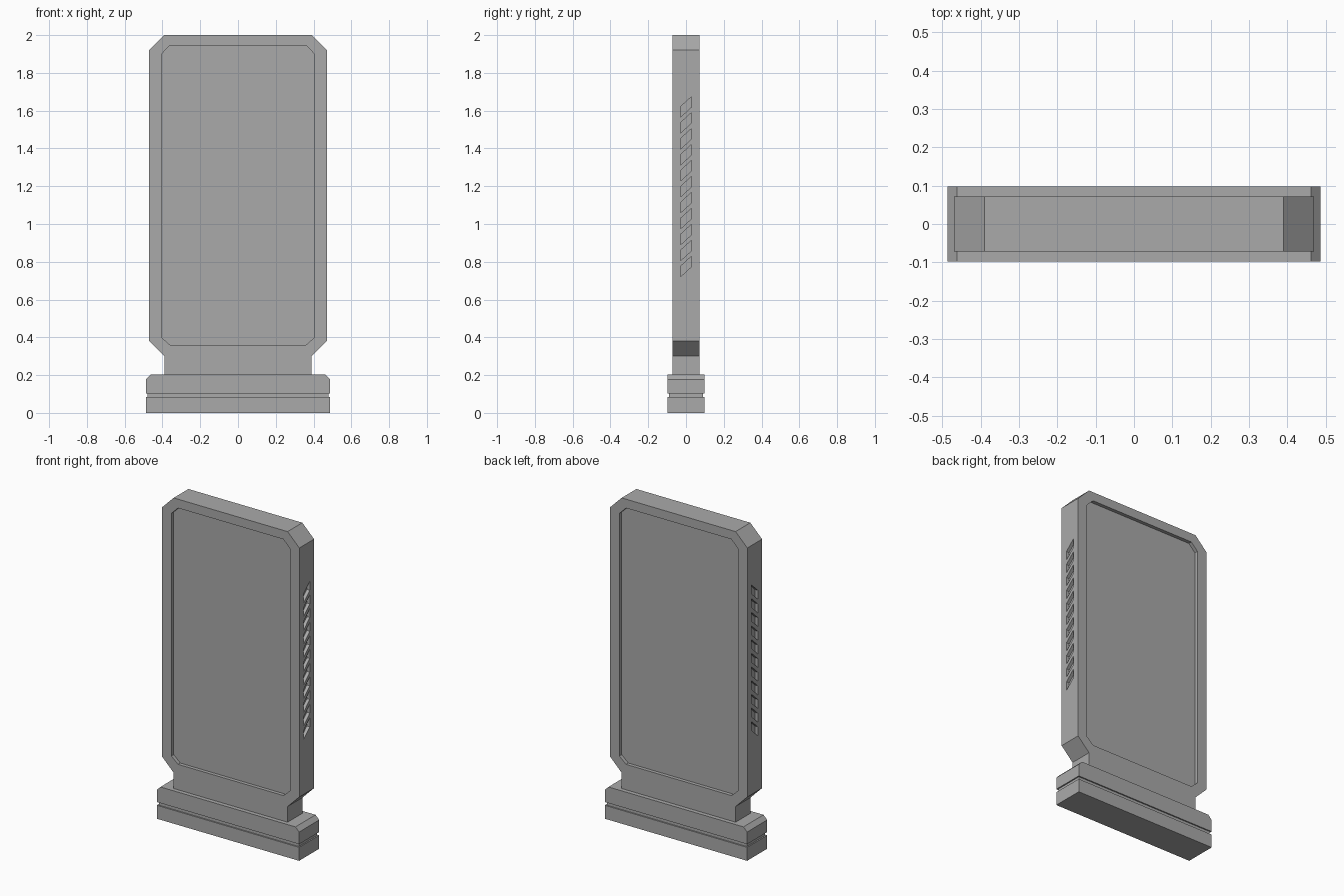
import bpy
import bmesh
from mathutils import Vector

if "Cube" in bpy.data.objects:
    bpy.data.objects.remove(bpy.data.objects["Cube"], do_unlink=True)

grey = bpy.data.materials.new("plain grey")
grey.use_nodes = True
GREY = (0.4, 0.4, 0.4, 1)
grey.diffuse_color = GREY
grey.node_tree.nodes["Principled BSDF"].inputs["Base Color"].default_value = GREY


def add_prism(bm, points, offset):
    """Extrude a closed outline along an offset vector."""
    face = bm.faces.new([bm.verts.new(p) for p in points])
    grown = bmesh.ops.extrude_face_region(bm, geom=[face], use_keep_orig=True)
    moved = [v for v in grown["geom"] if isinstance(v, bmesh.types.BMVert)]
    bmesh.ops.translate(bm, verts=moved, vec=Vector(offset))


def make_object(name, bm):
    bmesh.ops.recalc_face_normals(bm, faces=bm.faces)
    mesh = bpy.data.meshes.new(name)
    bm.to_mesh(mesh)
    bm.free()
    mesh.materials.append(grey)
    obj = bpy.data.objects.new(name, mesh)
    bpy.context.collection.objects.link(obj)
    return obj


def front_outline(half, y):
    """Mirror a right-hand (x, z) profile, listed bottom to top."""
    return [(x, y, z) for x, z in half] + [(-x, y, z) for x, z in reversed(half)]


def cut(target, cutter):
    cutter.hide_render = True
    mod = target.modifiers.new("cut", "BOOLEAN")
    mod.operation = "DIFFERENCE"
    mod.solver = "EXACT"
    mod.object = cutter
    bpy.context.view_layer.objects.active = target
    bpy.ops.object.modifier_apply(modifier=mod.name)
    bpy.data.objects.remove(cutter, do_unlink=True)


# Upright panel with chamfered corners and a narrower neck
DEPTH = 0.072
bm = bmesh.new()
outline = [(0.39, 0.2), (0.39, 0.3), (0.47, 0.38), (0.47, 1.92), (0.39, 2.0)]
add_prism(bm, front_outline(outline, -DEPTH), (0, 2 * DEPTH, 0))
panel = make_object("panel", bm)

# Shallow screen recess on the front and back
RECESS = 0.022
bm = bmesh.new()
screen = [(0.36, 0.36), (0.405, 0.4), (0.405, 1.9), (0.36, 1.945)]
for side in (-1, 1):
    add_prism(bm, front_outline(screen, side * (DEPTH - RECESS)), (0, side * 0.1, 0))
cut(panel, make_object("screen_cutter", bm))

# Slanted vent slots along both edges
SLOTS, PITCH = 11, 0.0845
bm = bmesh.new()
for side in (-1, 1):
    for i in range(SLOTS):
        z = 0.72 + i * PITCH
        x = side * 0.45
        slot = [(x, -0.03, z), (x, 0.03, z + 0.055),
                (x, 0.03, z + 0.11), (x, -0.03, z + 0.055)]
        add_prism(bm, slot, (side * 0.1, 0, 0))
cut(panel, make_object("vent_cutter", bm))

# Plinth: lower slab, recessed groove and chamfered upper slab
def plinth_part(name, half, depth):
    part = bmesh.new()
    add_prism(part, front_outline(half, -depth), (0, 2 * depth, 0))
    return make_object(name, part)


plinth_part("plinth_lower", [(0.487, 0), (0.487, 0.083)], 0.098)
plinth_part("plinth_groove", [(0.479, 0.083), (0.479, 0.103)], 0.09)
plinth_part("plinth_upper", [(0.487, 0.103), (0.487, 0.178), (0.462, 0.203)], 0.098)
